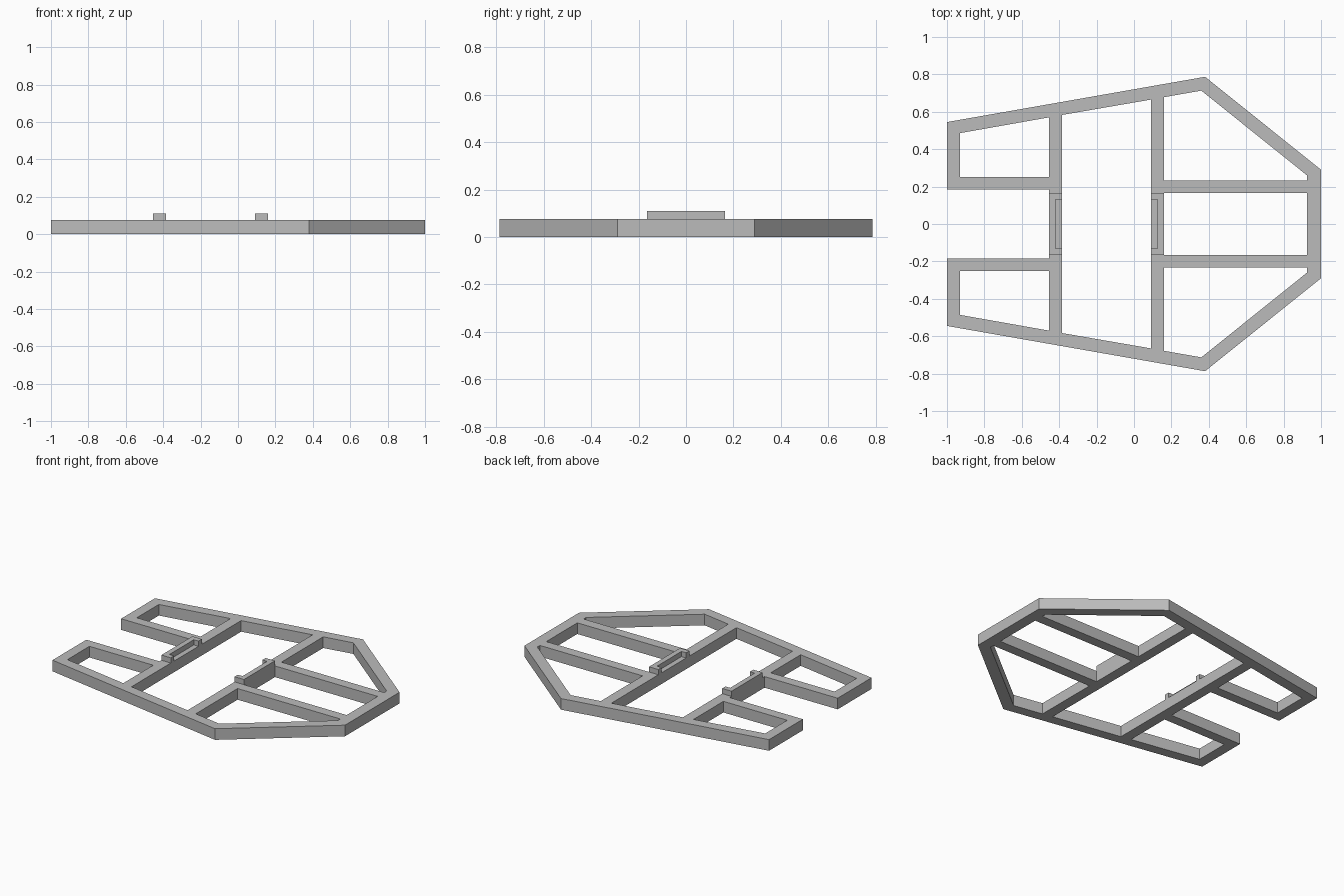
import bpy
import bmesh

cube = bpy.data.objects.get("Cube")
if cube:
    bpy.data.objects.remove(cube, do_unlink=True)

grey = bpy.data.materials.new("plain_grey")
grey.use_nodes = True
colour = (0.5, 0.5, 0.5, 1)
grey.diffuse_color = colour
grey.node_tree.nodes["Principled BSDF"].inputs["Base Color"].default_value = colour

TOP = 0.075        # upper face of the frame
RIM = 0.11         # upper face of the brackets


def mirrored(points):
    """The same loop on the other side of the centre line."""
    return [(x, -y) for x, y in reversed(points)]


def symmetric(half):
    """Close a half outline into a loop symmetric about the centre line."""
    return half + mirrored(half)


def plate(name, loops, bottom, top):
    """Extrude an outline, with any further loops as holes."""
    bm = bmesh.new()
    for loop in loops:
        verts = [bm.verts.new((x, y, bottom)) for x, y in loop]
        for a, b in zip(verts, verts[1:] + verts[:1]):
            bm.edges.new((a, b))
    bmesh.ops.triangle_fill(bm, edges=bm.edges[:], use_beauty=True, normal=(0, 0, 1))
    raised = bmesh.ops.extrude_face_region(bm, geom=bm.faces[:], use_keep_orig=True)
    moved = [g for g in raised["geom"] if isinstance(g, bmesh.types.BMVert)]
    bmesh.ops.translate(bm, verts=moved, vec=(0, 0, top - bottom))
    bmesh.ops.recalc_face_normals(bm, faces=bm.faces[:])
    mesh = bpy.data.meshes.new(name)
    bm.to_mesh(mesh)
    bm.free()
    mesh.materials.append(grey)
    obj = bpy.data.objects.new(name, mesh)
    bpy.context.collection.objects.link(obj)
    return obj


# Frame: outer edge with the open slot, then the bays between the beams
outline = symmetric([(-0.455, 0.185), (-1, 0.185), (-1, 0.545),
                     (0.38, 0.787), (1, 0.29)])
centre_bay = symmetric([(-0.385, 0.583), (0.09, 0.665)])
nose_bay = symmetric([(0.16, 0.165), (0.925, 0.165)])
tail_bay = [(-0.93, 0.252), (-0.455, 0.252), (-0.455, 0.57), (-0.93, 0.486)]
side_bay = [(0.16, 0.233), (0.925, 0.233), (0.925, 0.26), (0.36, 0.713), (0.16, 0.678)]
plate("frame", [outline, centre_bay, nose_bay, tail_bay, mirrored(tail_bay),
                side_bay, mirrored(side_bay)], 0, TOP)

# Brackets: C shapes on the cross beams, open towards the centre bay
for name, back, front in (("tail_bracket", -0.455, -0.385), ("nose_bracket", 0.16, 0.09)):
    middle = (back + front) / 2
    c_shape = symmetric([(back, 0.165), (front, 0.165), (front, 0.13), (middle, 0.13)])
    plate(name, [c_shape], TOP, RIM)
